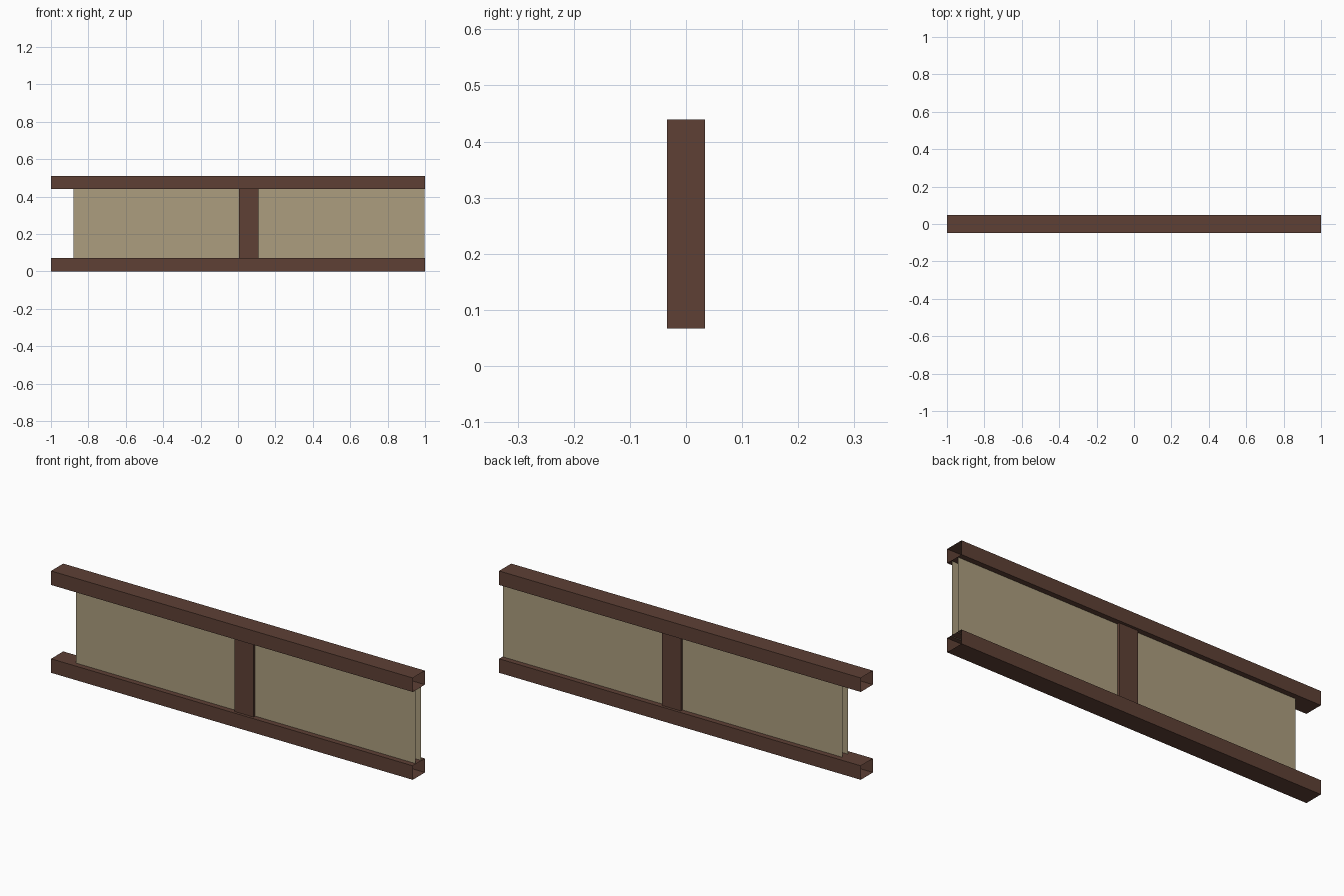
import bpy

if "Cube" in bpy.data.objects:
    bpy.data.objects.remove(bpy.data.objects["Cube"])


def material(name, rgb):
    """Flat colour from 8-bit sRGB values, converted to linear."""
    lin = [c / 255 / 12.92 if c < 10 else ((c / 255 + 0.055) / 1.055) ** 2.4 for c in rgb]
    m = bpy.data.materials.new(name)
    m.diffuse_color = (*lin, 1)
    m.use_nodes = True
    m.node_tree.nodes["Principled BSDF"].inputs["Base Color"].default_value = m.diffuse_color
    return m


BROWN = material("dark_brown_wood", (94, 64, 53))
BEIGE = material("beige_panel", (172, 158, 126))


def sleeve(name, mat, x, y, z, keep):
    """Box spanning the given ranges with only the faces along the kept axes."""
    verts = [(a, b, c) for a in x for b in y for c in z]
    sides = {
        "x": [(0, 1, 3, 2), (4, 6, 7, 5)],
        "y": [(0, 4, 5, 1), (2, 3, 7, 6)],
        "z": [(0, 2, 6, 4), (1, 5, 7, 3)],
    }
    mesh = bpy.data.meshes.new(name)
    mesh.from_pydata(verts, [], [f for axis in keep for f in sides[axis]])
    mesh.materials.append(mat)
    obj = bpy.data.objects.new(name, mesh)
    bpy.context.collection.objects.link(obj)


# Rails: hollow tubes with open ends
for name, z0 in (("bottom_rail", 0.0), ("top_rail", 0.439)):
    sleeve(name, BROWN, (-1, 1), (-0.048, 0.048), (z0, z0 + 0.07), "yz")

# Middle post between the rails
INNER = (0.067, 0.439)
sleeve("middle_post", BROWN, (0.005, 0.11), (-0.034, 0.034), INNER, "xy")

# Infill panels: a front and a back sheet each, open at the ends
for name, x in (("left_panel", (-0.88, 0.005)), ("right_panel", (0.11, 0.996))):
    sleeve(name, BEIGE, x, (-0.021, 0.021), INNER, "y")
